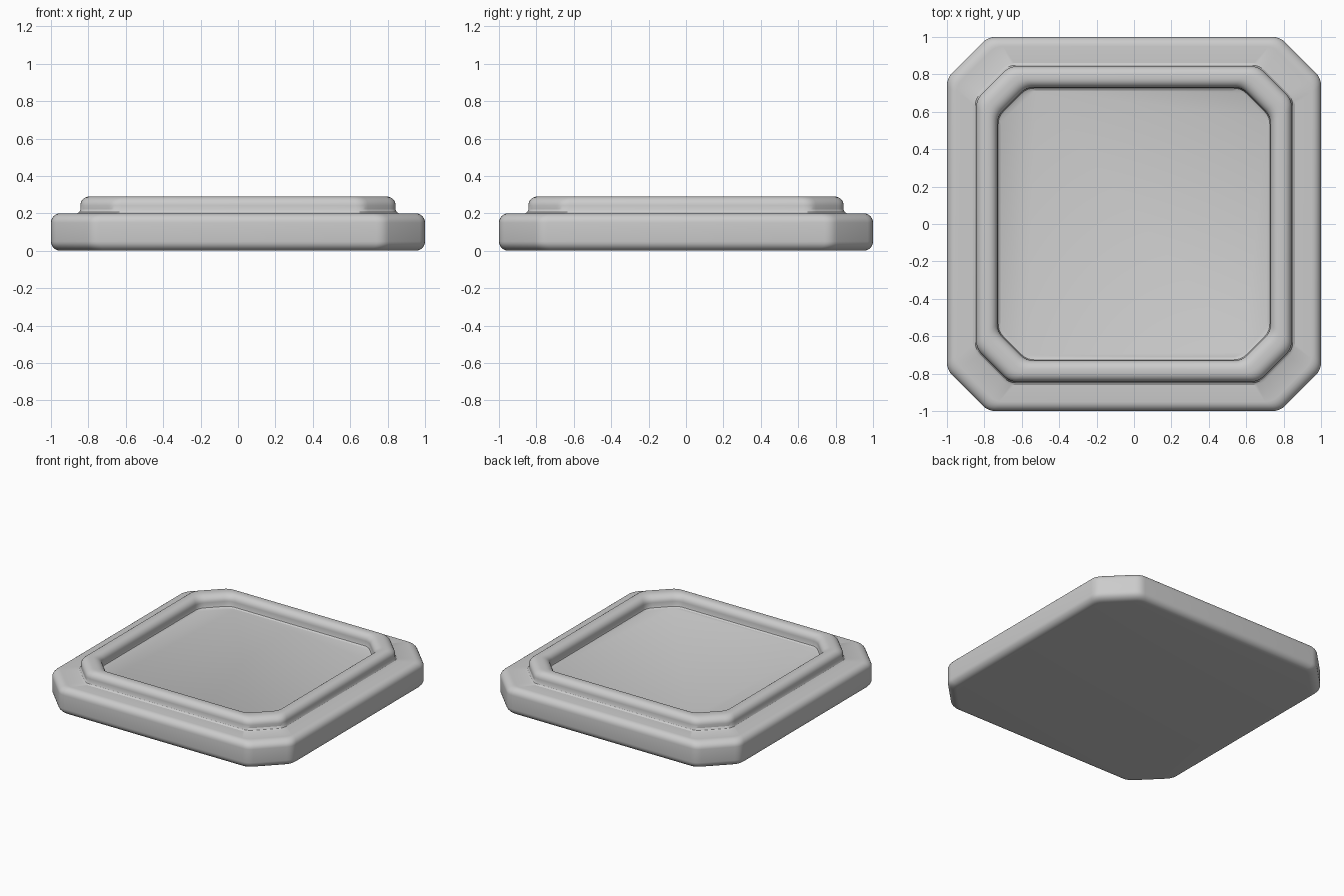
import bpy, bmesh, math
from mathutils import Vector

if "Cube" in bpy.data.objects:
    bpy.data.objects.remove(bpy.data.objects["Cube"])


def outline(h, c, z, r=0.04, n=4):
    """Square of half-size h with chamfer c and slightly softened corners."""
    k = h - c
    pts = [Vector(p) for p in ((h, -k), (h, k), (k, h), (-k, h),
                               (-h, k), (-h, -k), (-k, -h), (k, -h))]
    out = []
    for i, p in enumerate(pts):
        a = p + (pts[i - 1] - p).normalized() * r
        b = p + (pts[(i + 1) % 8] - p).normalized() * r
        for j in range(n + 1):
            t = j / n
            q = a * (1 - t) ** 2 + p * 2 * t * (1 - t) + b * t * t
            out.append((q.x, q.y, z))
    return out


def arc(cx, cz, r, a0, a1, n=6):
    """Quarter-round points (half-size, height) of the section."""
    return [(cx + r * math.cos(math.radians(a0 + (a1 - a0) * i / n)),
             cz + r * math.sin(math.radians(a0 + (a1 - a0) * i / n)))
            for i in range(n + 1)]


# Section from the underside, round the slab, over the rim, to the floor
profile = (arc(0.95, 0.05, 0.05, -90, 0) + arc(0.95, 0.15, 0.05, 0, 90)
           + [(0.86, 0.20), (0.849, 0.207), (0.843, 0.22)]
           + arc(0.795, 0.242, 0.048, 0, 90)
           + arc(0.778, 0.242, 0.048, 90, 180)
           + [(0.73, 0.22), (0.726, 0.207), (0.715, 0.20)])

# Tray: chamfered-square slab with raised rounded rim and recessed floor
bm = bmesh.new()
rings = [[bm.verts.new(p) for p in outline(h, 0.21 * h if h < 0.87 else 0.22 * h, z)]
         for h, z in profile]
for a, b in zip(rings, rings[1:]):
    m = len(a)
    for i in range(m):
        j = (i + 1) % m
        bm.faces.new((a[i], a[j], b[j], b[i]))
bm.faces.new(list(reversed(rings[0])))
bm.faces.new(rings[-1])
bmesh.ops.recalc_face_normals(bm, faces=bm.faces)
mesh = bpy.data.meshes.new("rimmed_tray")
bm.to_mesh(mesh)
bm.free()
tray = bpy.data.objects.new("rimmed_tray", mesh)
bpy.context.collection.objects.link(tray)
bpy.context.view_layer.objects.active = tray
tray.select_set(True)
bpy.ops.object.shade_smooth_by_angle(angle=math.radians(30))
